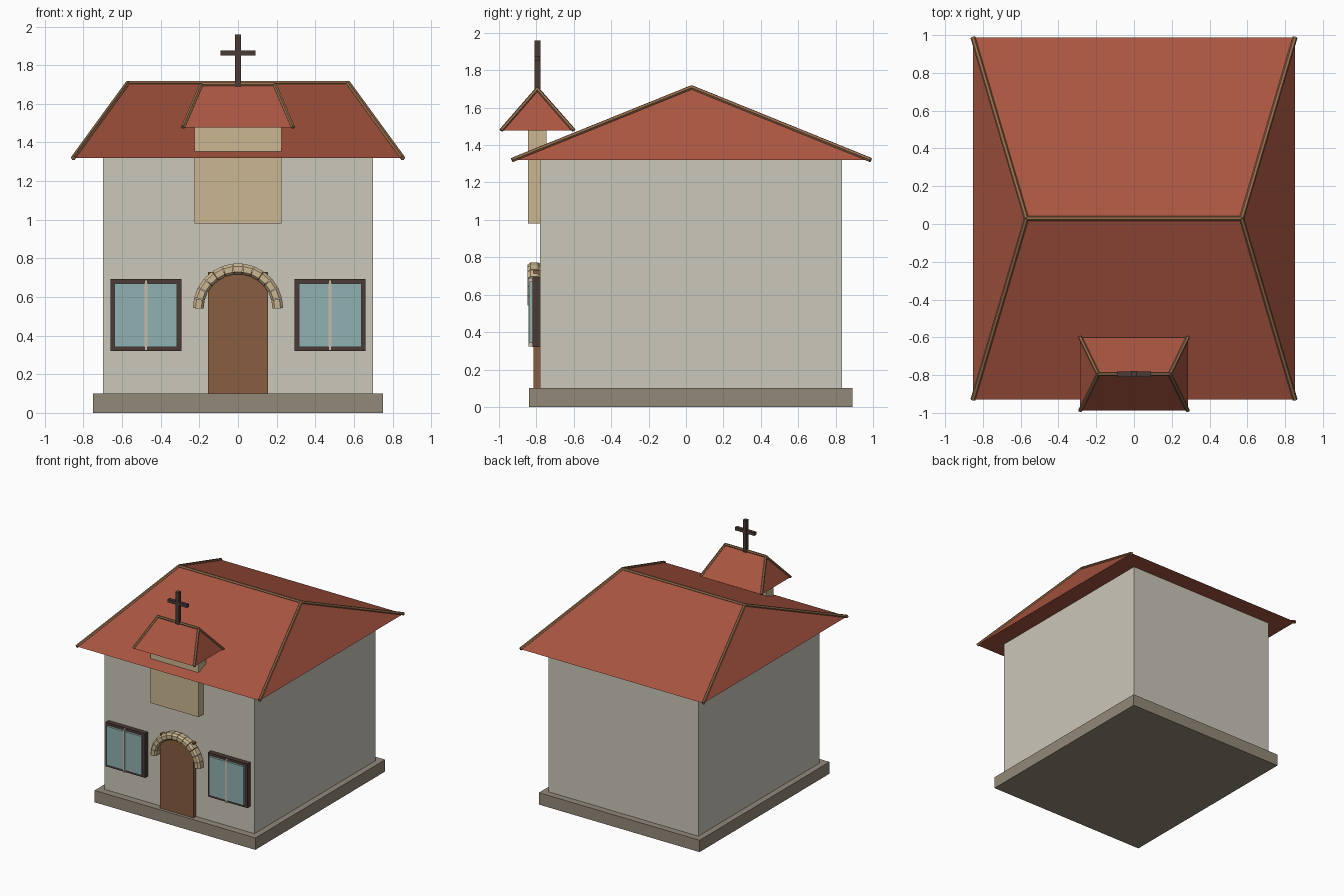
import bpy
import math
from mathutils import Vector

if "Cube" in bpy.data.objects:
    bpy.data.objects.remove(bpy.data.objects["Cube"])


def material(name, r, g, b):
    m = bpy.data.materials.new(name)
    m.use_nodes = True
    m.diffuse_color = (r, g, b, 1)
    m.node_tree.nodes["Principled BSDF"].inputs["Base Color"].default_value = (r, g, b, 1)
    return m


PLASTER = material("plaster", 0.60, 0.57, 0.49)
STONE = material("foundation stone", 0.29, 0.25, 0.19)
TILE = material("roof tile red", 0.40, 0.092, 0.052)
TRIM = material("ridge brown", 0.30, 0.15, 0.07)
SAND = material("sandstone", 0.60, 0.47, 0.28)
DOOR = material("door wood", 0.25, 0.11, 0.052)
DARK = material("dark wood", 0.069, 0.042, 0.036)
GLASS = material("window glass", 0.28, 0.44, 0.44)
PALE = material("pale mullion", 0.58, 0.50, 0.42)


def mesh_object(name, verts, faces, mat):
    me = bpy.data.meshes.new(name)
    me.from_pydata(verts, [], faces)
    me.materials.append(mat)
    ob = bpy.data.objects.new(name, me)
    bpy.context.scene.collection.objects.link(ob)
    return ob


def box(name, mat, x, y, z):
    """Box from (min, max) pairs."""
    verts = [(a, b, c) for a in x for b in y for c in z]
    faces = [(0, 1, 3, 2), (4, 6, 7, 5), (0, 4, 5, 1), (2, 3, 7, 6), (0, 2, 6, 4), (1, 5, 7, 3)]
    return mesh_object(name, verts, faces, mat)


def ridge_tubes(name, paths, radius):
    """Six-sided caps running along hips and ridge."""
    verts, faces = [], []
    for a, b in paths:
        a, b = Vector(a), Vector(b)
        d = (b - a).normalized()
        side = d.cross(Vector((0, 0, 1))).normalized()
        up = side.cross(d)
        n = len(verts)
        for p in (a, b):
            for i in range(6):
                t = math.tau * i / 6
                verts.append(p + radius * (math.cos(t) * side + math.sin(t) * up))
        faces += [(n + i, n + 6 + i, n + 6 + (i + 1) % 6, n + (i + 1) % 6) for i in range(6)]
        faces += [tuple(n + i for i in range(6)), tuple(n + 11 - i for i in range(6))]
    mesh_object(name, verts, faces, TRIM)


def hip_roof(name, half, y0, y1, z0, ridge_half, ridge_y, z1, radius):
    corners = [(-half, y0, z0), (half, y0, z0), (half, y1, z0), (-half, y1, z0)]
    left, right = (-ridge_half, ridge_y, z1), (ridge_half, ridge_y, z1)
    faces = [(0, 1, 5, 4), (1, 2, 5), (2, 3, 4, 5), (3, 0, 4), (3, 2, 1, 0)]
    mesh_object(name, corners + [left, right], faces, TILE)
    paths = [(left, right), (corners[0], left), (corners[3], left),
             (corners[1], right), (corners[2], right)]
    ridge_tubes(name + "_ridge_caps", paths, radius)


# Main building
box("foundation", STONE, (-0.75, 0.75), (-0.84, 0.89), (0, 0.10))
box("walls", PLASTER, (-0.70, 0.70), (-0.78, 0.835), (0.10, 1.32))
hip_roof("main_roof", 0.853, -0.93, 0.988, 1.32, 0.57, 0.03, 1.708, 0.013)

# Small belfry with its own roof
box("belfry", SAND, (-0.225, 0.225), (-0.845, -0.745), (0.98, 1.478))
hip_roof("belfry_roof", 0.285, -0.988, -0.6, 1.478, 0.19, -0.795, 1.70, 0.011)

# Cross
box("cross_post", DARK, (-0.016, 0.016), (-0.811, -0.779), (1.69, 1.96))
box("cross_arm", DARK, (-0.09, 0.09), (-0.809, -0.781), (1.851, 1.877))

# Door
box("door", DOOR, (-0.155, 0.155), (-0.815, -0.77), (0.10, 0.73))


# Arch of wedge stones with a chamfered section
def arch(stones, centre_z):
    section = [(0.178, -0.775), (0.178, -0.832), (0.190, -0.848),
               (0.220, -0.848), (0.234, -0.832), (0.234, -0.79), (0.222, -0.775)]
    k = len(section)
    verts, faces = [], []
    step, gap = math.pi / stones, 0.008
    for s in range(stones):
        n = len(verts)
        for t in (s * step + gap, (s + 1) * step - gap):
            verts += [(r * math.cos(t), y, centre_z + r * math.sin(t)) for r, y in section]
        faces += [(n + i, n + (i + 1) % k, n + k + (i + 1) % k, n + k + i) for i in range(k)]
        faces += [tuple(n + k - 1 - i for i in range(k)), tuple(n + k + i for i in range(k))]
    mesh_object("door_arch", verts, faces, SAND)


arch(13, 0.54)

# Windows: frame, two panes and a central mullion on each side
for side, cx in (("left", 0.477), ("right", -0.477)):
    w, t, z0, z1 = 0.184, 0.022, 0.32, 0.692
    depth = (-0.82, -0.775)
    for label, s in (("outer", 1), ("inner", -1)):
        edge = sorted((cx + s * w, cx + s * (w - t)))
        box(f"{side}_window_{label}_stile", DARK, edge, depth, (z0, z1))
        pane = sorted((cx + s * 0.008, cx + s * (w - t)))
        box(f"{side}_window_{label}_pane", GLASS, pane, (-0.838, -0.78), (z0 + t, z1 - t))
    for label, z in (("sill", z0), ("head", z1 - t)):
        box(f"{side}_window_{label}", DARK, (cx - w + t, cx + w - t), depth, (z, z + t))
    box(f"{side}_window_mullion", PALE, (cx - 0.008, cx + 0.008), (-0.842, -0.78), (z0 + 0.004, z1 - 0.004))
